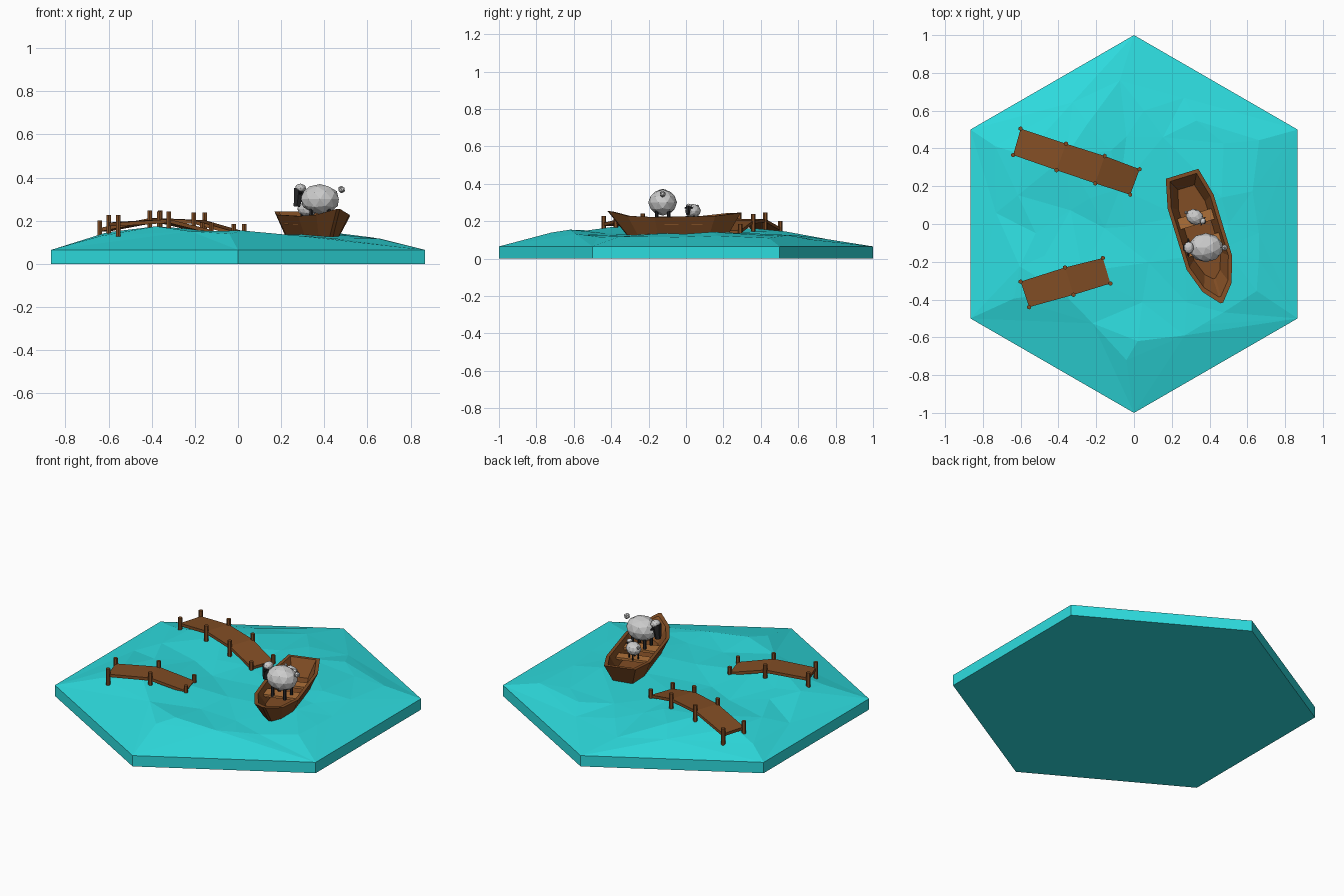
import bpy, bmesh, math, random
from mathutils import Vector, Matrix
from mathutils.geometry import delaunay_2d_cdt

if "Cube" in bpy.data.objects:
    bpy.data.objects.remove(bpy.data.objects["Cube"])

random.seed(4)


def material(name, rgb):
    m = bpy.data.materials.new(name)
    m.diffuse_color = (*rgb, 1)
    m.use_nodes = True
    m.node_tree.nodes["Principled BSDF"].inputs["Base Color"].default_value = m.diffuse_color
    return m


WATER = material("turquoise", (0.027, 0.72, 0.74))
WOOD = material("brown_wood", (0.22, 0.075, 0.018))
SEAT = material("light_wood", (0.42, 0.16, 0.04))
DARK = material("dark_face", (0.02, 0.02, 0.022))


def finish(bm, name, mat=None, matrix=None):
    bmesh.ops.recalc_face_normals(bm, faces=bm.faces)
    mesh = bpy.data.meshes.new(name)
    bm.to_mesh(mesh)
    bm.free()
    obj = bpy.data.objects.new(name, mesh)
    bpy.context.collection.objects.link(obj)
    if mat:
        mesh.materials.append(mat)
    if matrix:
        obj.matrix_world = matrix
    return obj


def loft(bm, rings):
    """Skin closed rings of points and cap both ends."""
    loops = [[bm.verts.new(p) for p in r] for r in rings]
    for a, b in zip(loops, loops[1:]):
        for i in range(len(a)):
            j = (i + 1) % len(a)
            bm.faces.new((a[i], a[j], b[j], b[i]))
    bm.faces.new(loops[0])
    bm.faces.new(loops[-1])


# Hexagonal water tile with a faceted wavy top
corners = [Vector((math.sin(k * math.pi / 3), math.cos(k * math.pi / 3))) for k in range(6)]
EDGE = math.sqrt(3) / 2
BUMPS = [(-0.38, -0.36, 0.045, 0.17), (-0.36, 0.36, 0.03, 0.17),
         (0.02, -0.62, 0.025, 0.14), (0.5, 0.0, 0.01, 0.15)]


def inset(p):
    return min(EDGE - p.dot(Vector((math.cos(k * math.pi / 3), math.sin(k * math.pi / 3))))
               for k in range(6))


def wave(p):
    h = 0.065 + 0.065 * min(max(inset(p), 0) / 0.25, 1)
    return h + sum(a * math.exp(-((p.x - x) ** 2 + (p.y - y) ** 2) / (2 * s * s))
                   for x, y, a, s in BUMPS)


points = corners + [Vector(b[:2]) for b in BUMPS]
for i in range(-5, 6):
    for j in range(-5, 6):
        p = Vector((i * 0.2 + random.uniform(-0.08, 0.08), j * 0.2 + random.uniform(-0.08, 0.08)))
        if inset(p) > 0.12 and all((p - q).length > 0.11 for q in points):
            points.append(p)
flat, _, tris, *_ = delaunay_2d_cdt(points, [], [], 0, 1e-5)
bm = bmesh.new()
verts = []
for p in flat:
    rim = inset(p) < 0.01
    verts.append(bm.verts.new((p.x, p.y, 0.065 if rim else wave(p) + random.uniform(-0.009, 0.007))))
for t in tris:
    bm.faces.new([verts[i] for i in t])
border = [e for e in bm.edges if e.is_boundary]
wall = bmesh.ops.extrude_edge_only(bm, edges=border)["geom"]
for v in wall:
    if isinstance(v, bmesh.types.BMVert):
        v.co.z = 0
bmesh.ops.edgeloop_fill(bm, edges=[e for e in bm.edges if e.is_boundary])
finish(bm, "water_tile", WATER)


# Docks: bent plank deck with pairs of posts
def dock(name, stations):
    """stations: (left x, left y, right x, right y, deck z)"""
    bm = bmesh.new()
    loft(bm, [[(ax, ay, z), (bx, by, z), (bx, by, z - 0.017), (ax, ay, z - 0.017)]
              for ax, ay, bx, by, z in stations])
    finish(bm, name + "_deck", WOOD)
    bm = bmesh.new()
    for ax, ay, bx, by, z in stations:
        for x, y in ((ax, ay), (bx, by)):
            bmesh.ops.create_cone(bm, cap_ends=True, segments=6, radius1=0.012, radius2=0.012,
                                  depth=0.1, matrix=Matrix.Translation((x, y, z - 0.015)))
    finish(bm, name + "_posts", WOOD)


dock("back_dock", [(-0.60, 0.505, -0.64, 0.365, 0.167), (-0.36, 0.425, -0.41, 0.285, 0.212),
                   (-0.155, 0.36, -0.205, 0.215, 0.203), (0.03, 0.29, -0.02, 0.155, 0.15)])
dock("front_dock", [(-0.60, -0.305, -0.555, -0.44, 0.192), (-0.365, -0.23, -0.32, -0.375, 0.207),
                    (-0.165, -0.18, -0.125, -0.315, 0.158)])

# Boat: local +x runs to the bow
boat = Matrix.Translation((0.35, -0.045, 0)) @ Matrix.Rotation(math.atan2(-0.956, 0.294), 4, "Z")


def outline(stations):
    return ([(s, w, z) for s, w, z in stations]
            + [(s, -w, z) for s, w, z in reversed(stations)])


bm = bmesh.new()
loft(bm, [
    outline([(-0.26, 0.05, 0.115), (-0.15, 0.078, 0.115), (0.13, 0.078, 0.115),
             (0.23, 0.045, 0.115), (0.275, 0.008, 0.118)]),
    outline([(-0.325, 0.09, 0.244), (-0.172, 0.127, 0.228), (0.168, 0.126, 0.222),
             (0.305, 0.08, 0.228), (0.39, 0.008, 0.255)]),
    outline([(-0.305, 0.074, 0.244), (-0.168, 0.108, 0.228), (0.16, 0.107, 0.222),
             (0.285, 0.066, 0.228), (0.355, 0.006, 0.25)]),
    outline([(-0.25, 0.045, 0.153), (-0.15, 0.074, 0.153), (0.13, 0.074, 0.153),
             (0.22, 0.042, 0.153), (0.255, 0.006, 0.153)]),
])
finish(bm, "boat_hull", WOOD, boat)

for name, s, width in (("rear_seat", -0.075, 0.06), ("front_seat", 0.068, 0.08)):
    bm = bmesh.new()
    bmesh.ops.create_cube(bm, size=1, matrix=Matrix.Translation((s, 0, 0.19))
                          @ Matrix.Diagonal((width, 0.218, 0.014, 1)))
    finish(bm, name, SEAT, boat)


# Sheep: local +x is the facing direction
def blob(bm, loc, size, level=1):
    bmesh.ops.create_icosphere(bm, subdivisions=level, radius=1,
                               matrix=Matrix.Translation(loc) @ Matrix.Diagonal((*size, 1)))


def sheep(name, loc, degrees, scale):
    place = (Matrix.Translation(loc) @ Matrix.Rotation(math.radians(degrees), 4, "Z")
             @ Matrix.Scale(scale, 4))
    bm = bmesh.new()
    blob(bm, (0, 0, 0.11), (0.092, 0.077, 0.07), 2)
    blob(bm, (0.09, 0, 0.161), (0.026, 0.032, 0.021), 2)
    blob(bm, (-0.1, 0, 0.155), (0.018, 0.018, 0.018))
    finish(bm, name + "_wool", None, place)
    bm = bmesh.new()
    bmesh.ops.create_cone(bm, cap_ends=True, segments=6, radius1=0.017, radius2=0.028, depth=0.085,
                          matrix=Matrix.Translation((0.102, 0, 0.118))
                          @ Matrix.Rotation(-0.12, 4, "Y"))
    for side in (-1, 1):
        blob(bm, (0.092, side * 0.034, 0.14), (0.007, 0.016, 0.009))
        for x in (-0.04, 0.04):
            bmesh.ops.create_cone(bm, cap_ends=True, segments=6, radius1=0.009, radius2=0.009,
                                  depth=0.07, matrix=Matrix.Translation((x, side * 0.032, 0.035)))
    finish(bm, name + "_face_and_legs", DARK, place)


sheep("large_sheep", (0.38, -0.125, 0.19), 180, 1.0)
sheep("small_sheep", (0.322, 0.037, 0.197), -27, 0.53)
